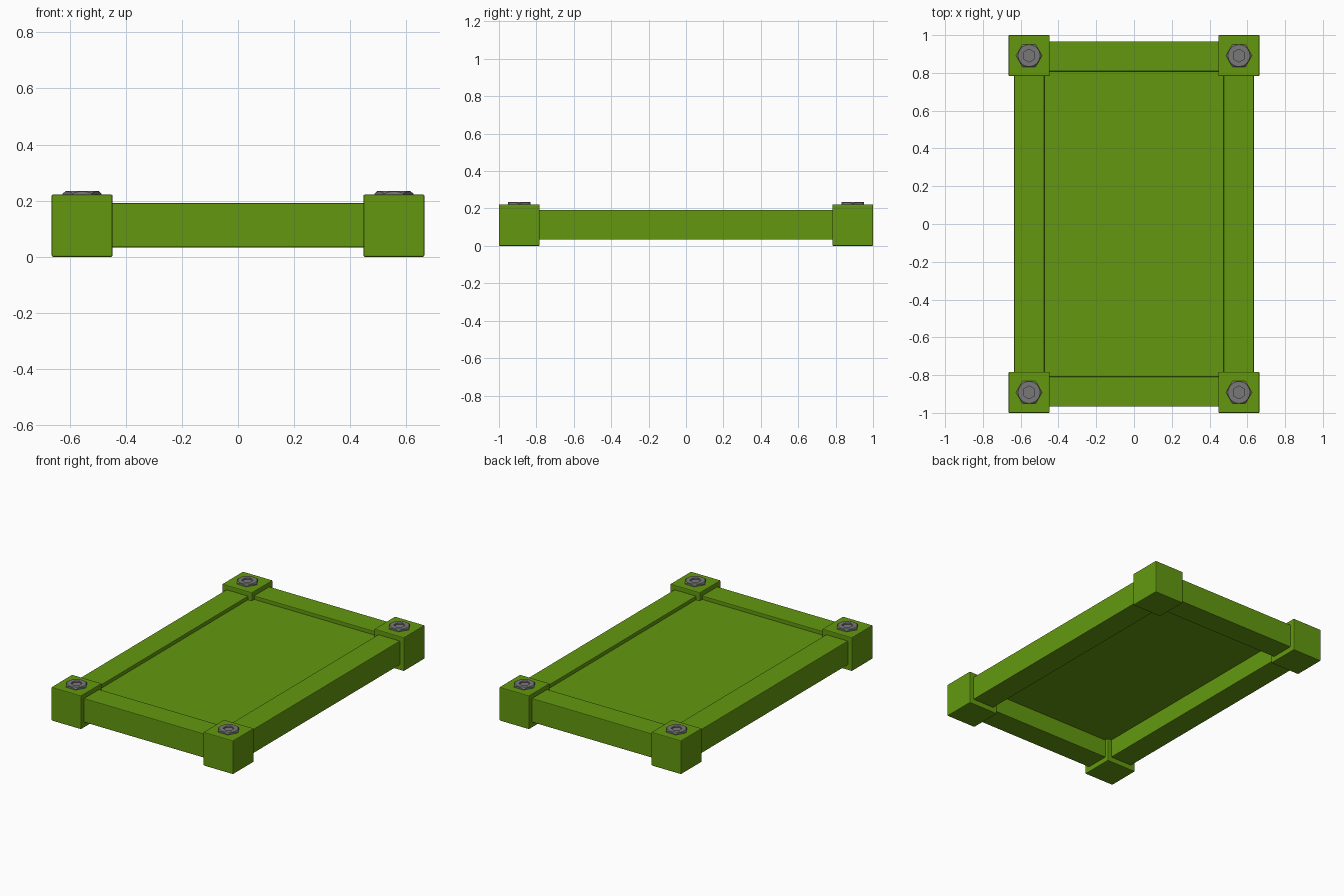
import bpy, bmesh, math

if "Cube" in bpy.data.objects:
    bpy.data.objects.remove(bpy.data.objects["Cube"])


def material(name, rgb):
    m = bpy.data.materials.new(name)
    m.diffuse_color = (*rgb, 1.0)
    m.use_nodes = True
    m.node_tree.nodes["Principled BSDF"].inputs["Base Color"].default_value = m.diffuse_color
    return m


GREEN = material("leaf green", (0.125, 0.315, 0.005))
GREY = material("steel grey", (0.19, 0.19, 0.19))


def finish(name, bm, mat):
    bmesh.ops.recalc_face_normals(bm, faces=bm.faces)
    me = bpy.data.meshes.new(name)
    bm.to_mesh(me)
    bm.free()
    me.materials.append(mat)
    ob = bpy.data.objects.new(name, me)
    bpy.context.collection.objects.link(ob)
    return ob


def box(name, lo, hi, bevel=0.0):
    bm = bmesh.new()
    bmesh.ops.create_cube(bm, size=1.0)
    for v in bm.verts:
        for i in range(3):
            v.co[i] = hi[i] if v.co[i] > 0 else lo[i]
    if bevel:
        bmesh.ops.bevel(bm, geom=bm.edges[:], offset=bevel, segments=2,
                        profile=0.5, affect='EDGES')
    return finish(name, bm, GREEN)


def hex_radius(a, corner, phase=0.0):
    # distance from the centre to a hexagon's outline at angle a
    t = (a - phase) % (math.pi / 3) - math.pi / 6
    return corner * math.cos(math.pi / 6) / math.cos(t)


def bolt(name, cx, cy, z0, z1):
    # hex head with a round chamfer and a hex socket, built from rings
    n = 48
    angles = [2 * math.pi * i / n for i in range(n)]
    flat = 0.069 * math.cos(math.pi / 6)
    outer = [hex_radius(a, 0.069) for a in angles]
    socket = [hex_radius(a, 0.034, math.pi / 6) for a in angles]
    profile = [
        [(r, z0 - 0.01) for r in outer],
        [(r, z1 - 0.002 - (r - flat) * 0.8) for r in outer],
        [(flat - 0.002, z1)] * n,
        [(r, z1) for r in socket],
        [(r, z1 - 0.010) for r in socket],
    ]
    bm = bmesh.new()
    rings = [[bm.verts.new((cx + r * math.cos(a), cy + r * math.sin(a), z))
              for a, (r, z) in zip(angles, ring)] for ring in profile]
    for lower, upper in zip(rings, rings[1:]):
        for i in range(n):
            j = (i + 1) % n
            bm.faces.new((lower[i], lower[j], upper[j], upper[i]))
    bm.faces.new(rings[0][::-1])
    bm.faces.new(rings[-1])
    finish(name, bm, GREY)


X0, X1 = 0.447, 0.664      # corner block extents
Y0, Y1 = 0.783, 1.0
TOP = 0.222


def span(s, a, b):
    return (a, b) if s > 0 else (-b, -a)


# corner blocks with bolts
for sx, side in ((-1, "left"), (1, "right")):
    for sy, end in ((-1, "front"), (1, "back")):
        xa, xb = span(sx, X0, X1)
        ya, yb = span(sy, Y0, Y1)
        box(f"{end}_{side}_corner_block", (xa, ya, 0), (xb, yb, TOP), 0.005)
        bolt(f"{end}_{side}_bolt", sx * (X0 + X1) / 2, sy * (Y0 + Y1) / 2,
             TOP, 0.235)

# side rails
for s, side in ((-1, "left"), (1, "right")):
    a, b = span(s, 0.475, 0.634)
    box(f"{side}_rail", (a, -0.80, 0.034), (b, 0.80, 0.192), 0.004)

# end rails
for s, end in ((-1, "front"), (1, "back")):
    a, b = span(s, 0.808, 0.967)
    box(f"{end}_rail", (-0.465, a, 0.034), (0.465, b, 0.192), 0.004)

# recessed floor panel
box("floor_panel", (-0.482, -0.815, 0.155), (0.482, 0.815, 0.168))
